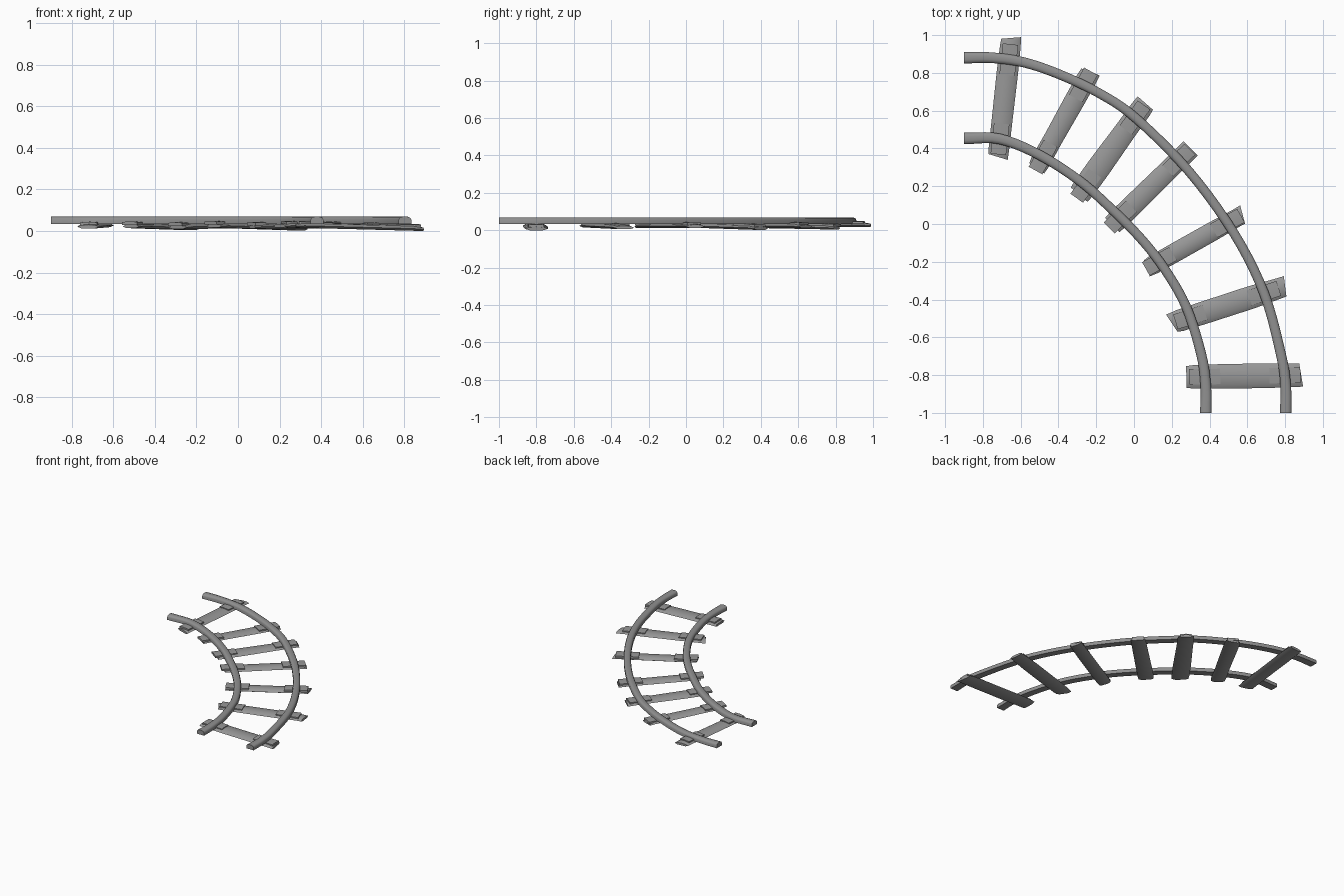
import bpy, bmesh, random
from mathutils import Vector

if "Cube" in bpy.data.objects:
    bpy.data.objects.remove(bpy.data.objects["Cube"])

random.seed(4)


def material(name, v):
    mat = bpy.data.materials.new(name)
    mat.diffuse_color = (v, v, v, 1)
    mat.use_nodes = True
    mat.node_tree.nodes["Principled BSDF"].inputs["Base Color"].default_value = mat.diffuse_color
    return mat


STEEL = material("dark_steel", 0.28)
WOOD = material("grey_wood", 0.31)


def loft(name, rings, smooth_angle, mat):
    """Skin a list of closed rings and cap both ends."""
    bm = bmesh.new()
    loops = [[bm.verts.new(p) for p in ring] for ring in rings]
    n = len(loops[0])
    for a, b in zip(loops, loops[1:]):
        for i in range(n):
            j = (i + 1) % n
            bm.faces.new((a[i], a[j], b[j], b[i]))
    bm.faces.new(loops[0])
    bm.faces.new(loops[-1])
    bmesh.ops.recalc_face_normals(bm, faces=bm.faces)
    mesh = bpy.data.meshes.new(name)
    bm.to_mesh(mesh)
    bm.free()
    mesh.materials.append(mat)
    obj = bpy.data.objects.new(name, mesh)
    bpy.context.collection.objects.link(obj)
    bpy.ops.object.select_all(action='DESELECT')
    obj.select_set(True)
    bpy.context.view_layer.objects.active = obj
    bpy.ops.object.shade_smooth_by_angle(angle=smooth_angle)
    return obj


def spline(points, steps=5):
    """Catmull-Rom path through the points."""
    p = [Vector(q) for q in points]
    p = [2 * p[0] - p[1]] + p + [2 * p[-1] - p[-2]]
    path = []
    for a, b, c, d in zip(p, p[1:], p[2:], p[3:]):
        for k in range(steps):
            t = k / steps
            path.append(0.5 * (2 * b + (c - a) * t + (2 * a - 5 * b + 4 * c - d) * t ** 2
                               + (3 * b - a - 3 * c + d) * t ** 3))
    return path + [p[-2]]


# Rails: rounded bar swept along each curve
RAIL = [(-0.5, 0), (-0.5, 0.6), (-0.4, 0.87), (-0.18, 1), (0.18, 1),
        (0.4, 0.87), (0.5, 0.6), (0.5, 0)]


def rail(name, points):
    path = spline(points)
    rings = []
    for i, p in enumerate(path):
        t = (path[min(i + 1, len(path) - 1)] - path[max(i - 1, 0)]).normalized()
        if i == 0:
            t = Vector((1, 0))
        if i == len(path) - 1:
            t = Vector((0, -1))
        side = Vector((-t.y, t.x))
        ends = abs(2 * i / (len(path) - 1) - 1)
        w = 0.050 + 0.011 * ends ** 3
        rings.append([(*(p + side * u * w), 0.034 + 0.035 * v) for u, v in RAIL])
    loft(name, rings, 0.9, STEEL)
    return path


outer = rail("outer_rail", [(-0.9, 0.88), (-0.75, 0.88), (-0.58, 0.855), (-0.39, 0.79),
                            (-0.18, 0.69), (0.01, 0.56), (0.29, 0.28), (0.53, -0.05),
                            (0.69, -0.37), (0.78, -0.7), (0.803, -0.86), (0.803, -1)])
inner = rail("inner_rail", [(-0.9, 0.453), (-0.71, 0.45), (-0.5, 0.365), (-0.29, 0.23),
                            (-0.13, 0.09), (0.03, -0.07), (0.16, -0.235), (0.277, -0.44),
                            (0.356, -0.69), (0.38, -0.86), (0.38, -1)])

# Sleepers: outer end, inner end, width, base height and end slant (outer, inner)
SLEEPERS = [
    ((-0.65, 0.985), (-0.72, 0.355), 0.115, 0.018, 0.012, -0.02, 0.02),
    ((-0.23, 0.805), (-0.515, 0.295), 0.105, 0.004, 0.014, -0.015, 0.01),
    ((0.06, 0.64), (-0.29, 0.155), 0.12, 0.012, 0.010, 0.01, 0.01),
    ((0.30, 0.40), (-0.115, -0.005), 0.11, 0.002, 0.016, 0.0, 0.0),
    ((0.575, 0.05), (0.068, -0.235), 0.10, 0.013, 0.011, 0.025, 0.015),
    ((0.80, -0.33), (0.20, -0.525), 0.115, 0.006, 0.016, 0.02, -0.03),
    ((0.885, -0.80), (0.277, -0.81), 0.125, 0.0, 0.016, -0.018, 0.0),
]
PLANK = [(-0.5, 0.4), (-0.34, 0.85), (0, 1), (0.34, 0.85), (0.5, 0.4), (0.3, 0), (-0.3, 0)]


def crossing(path, a, b):
    """Fraction along the sleeper where it passes under a rail."""
    d = b - a
    n = Vector((-d.y, d.x)).normalized()
    p = min(path, key=lambda q: abs((q - a).dot(n)) + 0.05 * (q - a).length)
    return (p - a).dot(d) / d.length_squared


for k, (a, b, width, za, zb, slant_a, slant_b) in enumerate(SLEEPERS, 1):
    a, b = Vector(a), Vector(b)
    d = (b - a).normalized()
    side = Vector((-d.y, d.x))
    length = (b - a).length
    # Rough-hewn plank with uneven ends
    rings = []
    for t in (0, 0.07, 0.3, 0.7, 0.93, 1):
        w = width * random.uniform(0.94, 1.06) * (0.93 if t in (0, 1) else 1)
        h = 0.018 if t in (0, 1) else 0.026
        slant = {0: slant_a, 1: slant_b}.get(t, 0)
        c = a.lerp(b, t)
        z = za + (zb - za) * t
        rings.append([(*(c + side * u * w + d * slant * u), z + h * v) for u, v in PLANK])
    loft(f"sleeper_{k}", rings, 0.6, WOOD)
    # Bearing plates under both rails
    for label, path in (("outer", outer), ("inner", inner)):
        t = crossing(path, a, b)
        rings = []
        for s in (-0.082, 0.082):
            c = a.lerp(b, t) + d * s
            z = za + (zb - za) * (t + s / length)
            rings.append([(*(c + side * u), z + v) for u, v in
                          [(-0.041, 0.015), (-0.041, 0.029), (0, 0.032),
                           (0.041, 0.029), (0.041, 0.015)]])
        loft(f"{label}_plate_{k}", rings, 0.6, WOOD)
